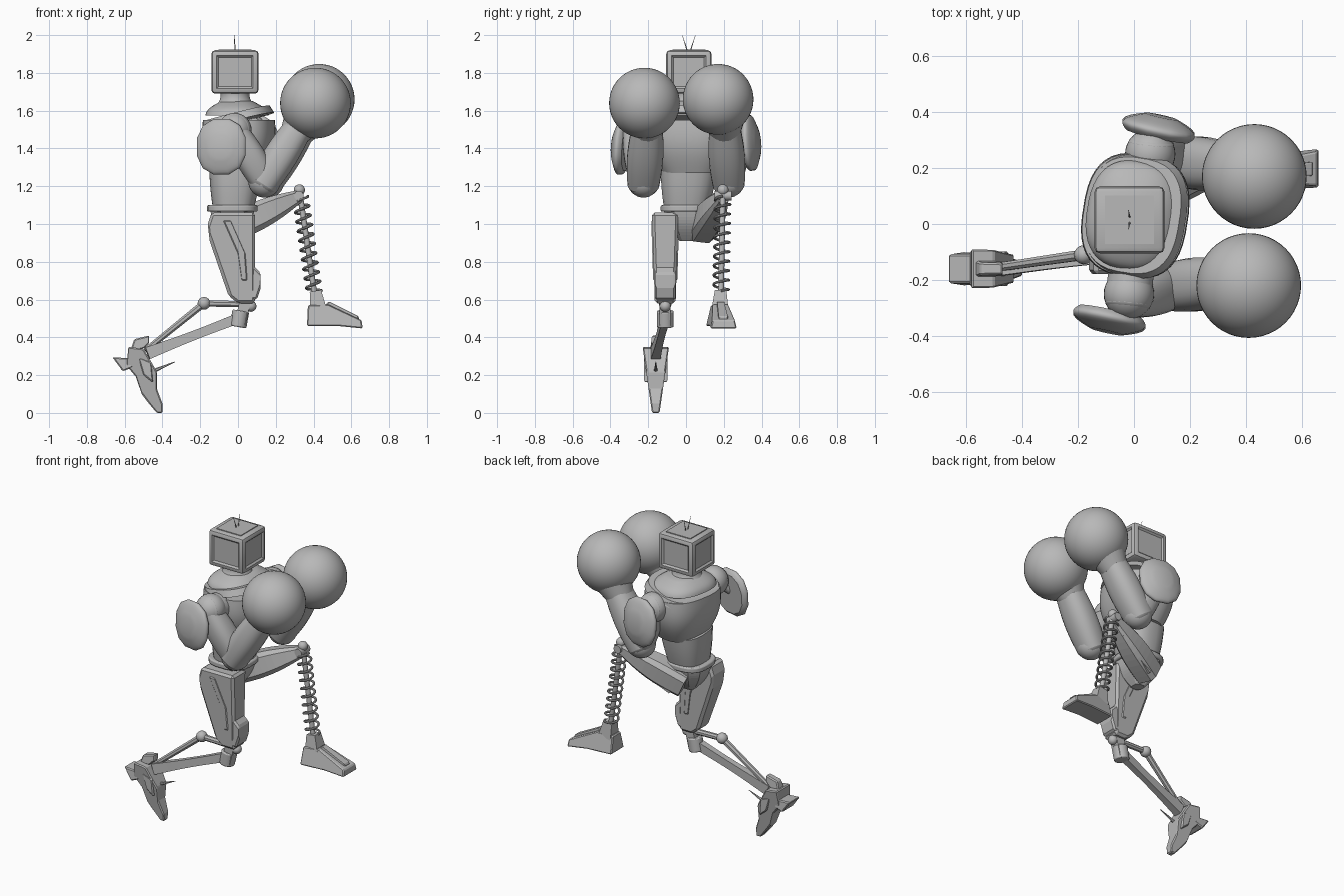
import bpy, bmesh, math
from mathutils import Vector

cube = bpy.data.objects.get("Cube")
if cube:
    bpy.data.objects.remove(cube, do_unlink=True)

grey = bpy.data.materials.new("plain grey")
grey.use_nodes = True
grey.diffuse_color = (0.48, 0.48, 0.48, 1)
grey.node_tree.nodes["Principled BSDF"].inputs["Base Color"].default_value = grey.diffuse_color


def smooth_object(ob):
    bpy.ops.object.select_all(action="DESELECT")
    ob.select_set(True)
    bpy.context.view_layer.objects.active = ob
    bpy.ops.object.shade_smooth_by_angle(angle=math.radians(35))


def finish(name, bm, bevel=0.0, smooth=True):
    bmesh.ops.recalc_face_normals(bm, faces=bm.faces)
    mesh = bpy.data.meshes.new(name)
    bm.to_mesh(mesh)
    bm.free()
    mesh.materials.append(grey)
    ob = bpy.data.objects.new(name, mesh)
    bpy.context.collection.objects.link(ob)
    if bevel:
        modifier = ob.modifiers.new("Bevel", "BEVEL")
        modifier.width = bevel
        modifier.segments = 2 if smooth else 1
    if smooth:
        smooth_object(ob)
    return ob


def limb(name, start, end, radius, taper=1.0, bulge=0.0, flat=1.0, sides=24, squareness=2.0, bevel=0.0):
    """Loft along a line; the radius tapers evenly and swells in the middle."""
    start, end = Vector(start), Vector(end)
    along = (end - start).normalized()
    hint = Vector((1, 0, 0)) if abs(along.y) > 0.9 else Vector((0, 1, 0))
    across = (hint - along * hint.dot(along)).normalized()
    up = across.cross(along)
    steps = 10 if bulge else 1
    bm, rings = bmesh.new(), []
    for step in range(steps + 1):
        t = step / steps
        size = radius * (1 + (taper - 1) * t + bulge * math.sin(math.pi * t))
        ring = []
        for i in range(sides):
            angle = math.tau * (i + 0.5) / sides
            c, s = math.cos(angle), math.sin(angle)
            u = math.copysign(abs(c) ** (2 / squareness), c)
            v = math.copysign(abs(s) ** (2 / squareness), s)
            ring.append(bm.verts.new(start.lerp(end, t) + across * size * u + up * size * flat * v))
        rings.append(ring)
    for low, high in zip(rings, rings[1:]):
        for i in range(sides):
            j = (i + 1) % sides
            bm.faces.new((low[i], low[j], high[j], high[i]))
    bm.faces.new(rings[0][::-1])
    bm.faces.new(rings[-1])
    return finish(name, bm, bevel, sides > 8)


def beam(name, start, end, radius, **options):
    return limb(name, start, end, radius, sides=4, squareness=20, **options)


def slab(name, outline, y, bottom, top, bevel=0.006, lean=0.0):
    """Side outline of (x, z) points made solid; half width runs from bottom to top."""
    heights = [z for x, z in outline]
    low, span = min(heights), max(heights) - min(heights)
    bm = bmesh.new()
    near, far = [], []
    for x, z in outline:
        half = bottom + (top - bottom) * (z - low) / span
        near.append(bm.verts.new((x, y + lean * x - half, z)))
        far.append(bm.verts.new((x, y + lean * x + half, z)))
    count = len(outline)
    for i in range(count):
        j = (i + 1) % count
        bm.faces.new((near[i], near[j], far[j], far[i]))
    caps = [bm.faces.new(near[::-1]), bm.faces.new(far)]
    bmesh.ops.triangulate(bm, faces=caps)
    return finish(name, bm, bevel, smooth=False)


def ball(name, position, radius, segments=32):
    bm = bmesh.new()
    bmesh.ops.create_uvsphere(bm, u_segments=segments, v_segments=segments // 2, radius=radius)
    ob = finish(name, bm)
    ob.location = position
    return ob


# Head: rounded box with a framed, sunken panel on every side
bm = bmesh.new()
bmesh.ops.create_cube(bm, size=1)
bmesh.ops.scale(bm, verts=bm.verts, vec=(0.25, 0.24, 0.23))
bmesh.ops.bevel(bm, geom=list(bm.edges), offset=0.02, segments=2, affect="EDGES", profile=0.5)
bm.normal_update()
walls = [f for f in bm.faces if f.calc_area() > 0.02 and abs(f.normal.z) < 0.5]
bmesh.ops.inset_individual(bm, faces=walls, thickness=0.012)
bmesh.ops.inset_individual(bm, faces=walls, thickness=0.014, depth=-0.01)
head = finish("head", bm)
head.location = (-0.016, 0.015, 1.805)
beam("head_top_plate", (-0.016, 0.015, 1.91), (-0.016, 0.015, 1.925), 0.09)
for s in (-1, 1):
    limb("antenna", (-0.015, 0.015 + s * 0.006, 1.91), (-0.02, 0.015 + s * 0.035, 2), 0.004, taper=0.2, sides=6)

# Torso, turned slightly at the shoulders
limb("neck", (-0.015, 0.015, 1.6), (-0.015, 0.015, 1.72), 0.13, taper=0.65, bulge=-0.2)
ribcage = [
    limb("chest", (0, 0.03, 1.27), (0, 0.03, 1.55), 0.15, taper=1.45, bulge=0.2, flat=0.85, sides=40, squareness=2.7),
    limb("collar_band", (0, 0.03, 1.545), (-0.01, 0.03, 1.585), 0.222, taper=0.93, flat=0.84, sides=40, squareness=2.7),
    limb("shoulder_yoke", (-0.01, 0.03, 1.575), (-0.01, 0.03, 1.65), 0.195, taper=0.5, bulge=0.12, flat=0.84, sides=40, squareness=2.5),
]
for part in ribcage:
    part.rotation_euler.z = math.radians(-9)
limb("abdomen", (-0.025, 0, 1.09), (-0.015, 0.015, 1.29), 0.12, taper=1.25, bulge=0.03, flat=0.92, squareness=2.6)
limb("belt", (-0.03, 0, 1.065), (-0.03, 0, 1.1), 0.135, squareness=2.8, bevel=0.008)
limb("pelvis", (-0.03, 0, 0.91), (-0.03, 0, 1.07), 0.035, taper=3.5, bulge=0.5, sides=8, squareness=3)

# Arms: the same parts on both sides, raised in a guard
for side, s in (("right", -1), ("left", 1)):
    shoulder = Vector((0.02 + 0.04 * s, 0.27 * s, 1.5))
    elbow = Vector((0.15 + 0.01 * s, 0.225 * s, 1.225))
    wrist = Vector((0.33 + 0.01 * s, 0.205 * s, 1.51))
    outward = Vector((0.1 * s, s, 0.1)).normalized()
    ball(side + "_shoulder", shoulder - outward * 0.02, 0.09)
    limb(side + "_shoulder_barrel", shoulder - outward * 0.1, shoulder + outward * 0.03, 0.082, bevel=0.012)
    limb(side + "_shoulder_hub", shoulder, shoulder + outward * 0.05, 0.045, bevel=0.006)
    limb(side + "_upper_arm", shoulder, elbow, 0.065, taper=1.1, bulge=0.2, squareness=2.5)
    ball(side + "_elbow", elbow, 0.085)
    limb(side + "_forearm", elbow.lerp(wrist, -0.12), wrist, 0.082, taper=1, bulge=0.17, flat=0.93, squareness=2.4, bevel=0.02)
    limb(side + "_cuff", wrist.lerp(elbow, 0.1), wrist.lerp(elbow, -0.2), 0.082, taper=1.4)
    ball(side + "_glove", (0.42 + 0.01 * s, 0.195 * s - 0.025, 1.65 + 0.01 * s), 0.187, segments=48)

    # Domed guard hung on the outside of the shoulder
    guard = Vector((0.09 * s, 0.35 * s, 1.42 + 0.01 * s))
    facing = Vector((0.22 * s, s, 0.08)).normalized() * 0.036
    limb(side + "_shoulder_guard", guard - facing, guard + facing, 0.115, taper=0.5, bulge=0.4, flat=1.12, sides=12, squareness=2.3)
    limb(side + "_guard_mount", shoulder, guard, 0.03)

# Rear leg: panelled thigh, knee and twin shin rods
rear = -0.11
slab("right_thigh", [(-0.14, 1.06), (-0.16, 1), (-0.15, 0.91), (-0.05, 0.62), (0, 0.58), (0.09, 0.58), (0.09, 1.06)],
     rear, bottom=0.055, top=0.07, bevel=0.014)
slab("right_thigh_strip", [(-0.08, 1.02), (-0.04, 1.02), (0.04, 0.84), (0.05, 0.7), (0.02, 0.7), (0, 0.84)], rear, bottom=0.064, top=0.074)
slab("right_knee_guard", [(0.05, 0.6), (0.1, 0.6), (0.12, 0.66), (0.12, 0.74), (0.08, 0.78), (0.05, 0.74)],
     rear, bottom=0.055, top=0.055, bevel=0.01)
ball("right_knee_pin", (0.068, rear, 0.565), 0.03, segments=16)
beam("right_knee_link", (0.04, rear, 0.6), (0.01, rear, 0.47), 0.03)
limb("right_knee_barrel", (0, rear, 0.455), (0.015, rear, 0.54), 0.045, bevel=0.006)
beam("right_shin", (0, rear, 0.5), (-0.48, -0.16, 0.315), 0.022, taper=1.2, bulge=-0.2, flat=1.3)
hinge = (-0.18, rear, 0.58)
limb("right_upper_tie", (0.04, rear, 0.575), hinge, 0.018, sides=8)
limb("right_rear_tie", hinge, (-0.49, -0.155, 0.33), 0.02, taper=0.8, sides=8)
ball("right_tie_hinge", hinge, 0.034, segments=16)

# Rear foot, heel up, with fins
heel = -0.16
slab("right_foot", [(-0.58, 0.35), (-0.5, 0.34), (-0.43, 0.22), (-0.43, 0.13), (-0.4, 0.05), (-0.4, 0), (-0.43, 0), (-0.48, 0.06),
                    (-0.51, 0.1), (-0.54, 0.19), (-0.59, 0.25)], heel, bottom=0.02, top=0.07)
slab("right_heel_fin", [(-0.665, 0.295), (-0.59, 0.29), (-0.53, 0.31), (-0.56, 0.24), (-0.61, 0.22)], heel, bottom=0.06, top=0.05)
slab("right_ankle_fin", [(-0.57, 0.33), (-0.55, 0.39), (-0.47, 0.41), (-0.47, 0.37), (-0.5, 0.34)], heel, bottom=0.03, top=0.02)
for s in (-1, 1):
    slab("right_foot_side", [(-0.53, 0.3), (-0.46, 0.27), (-0.45, 0.16), (-0.5, 0.2)], heel + s * 0.05, bottom=0.012, top=0.012)
limb("right_ankle_spike", (-0.44, heel, 0.225), (-0.335, heel, 0.27), 0.01, taper=0.2, sides=6)

# Raised leg: ribbed thigh
limb("left_thigh", (-0.05, 0.08, 0.97), (0.32, 0.195, 1.145), 0.07, taper=0.45, bulge=0.25, flat=1.1, sides=8, squareness=4)
for offset in (-0.045, 0, 0.045):
    beam("left_thigh_rib", (0, 0.1 + offset, 0.945), (0.25, 0.17 + offset * 0.6, 1.075), 0.014, taper=0.6, flat=2)

# Spring shin
top, foot = Vector((0.325, 0.195, 1.18)), Vector((0.405, 0.185, 0.63))
ball("left_knee", top, 0.03, segments=16)
limb("left_knee_pin", (0.322, 0.15, 1.15), (0.322, 0.24, 1.15), 0.025)
limb("left_spring_core", top, foot, 0.015)
along = (foot - top).normalized()
u = along.cross(Vector((0, 1, 0))).normalized()
v = along.cross(u)
curve = bpy.data.curves.new("left_spring", "CURVE")
curve.dimensions = "3D"
curve.bevel_depth, curve.bevel_resolution = 0.007, 2
curve.use_fill_caps = True
curve.materials.append(grey)
turns, steps = 10, 20
path = curve.splines.new("POLY")
path.points.add(turns * steps)
for i, point in enumerate(path.points):
    angle = math.tau * i / steps
    centre = top.lerp(foot, 0.07 + 0.91 * i / (turns * steps))
    point.co = (*(centre + (u * math.cos(angle) + v * math.sin(angle)) * 0.04), 1)
spring = bpy.data.objects.new("left_spring", curve)
bpy.context.collection.objects.link(spring)
bpy.ops.object.select_all(action="DESELECT")
spring.select_set(True)
bpy.context.view_layer.objects.active = spring
bpy.ops.object.convert(target="MESH")
smooth_object(bpy.context.view_layer.objects.active)

# Flat front foot
beam("left_ankle", (0.425, 0.18, 0.55), (0.41, 0.183, 0.645), 0.045, taper=0.7)
slab("left_foot", [(0.365, 0.46), (0.37, 0.57), (0.475, 0.575), (0.655, 0.49), (0.66, 0.447), (0.53, 0.46)],
     0.14, bottom=0.07, top=0.04, lean=0.09)
slab("left_foot_ridge", [(0.46, 0.57), (0.48, 0.59), (0.64, 0.51), (0.64, 0.49)], 0.14, bottom=0.026, top=0.018, lean=0.09)
